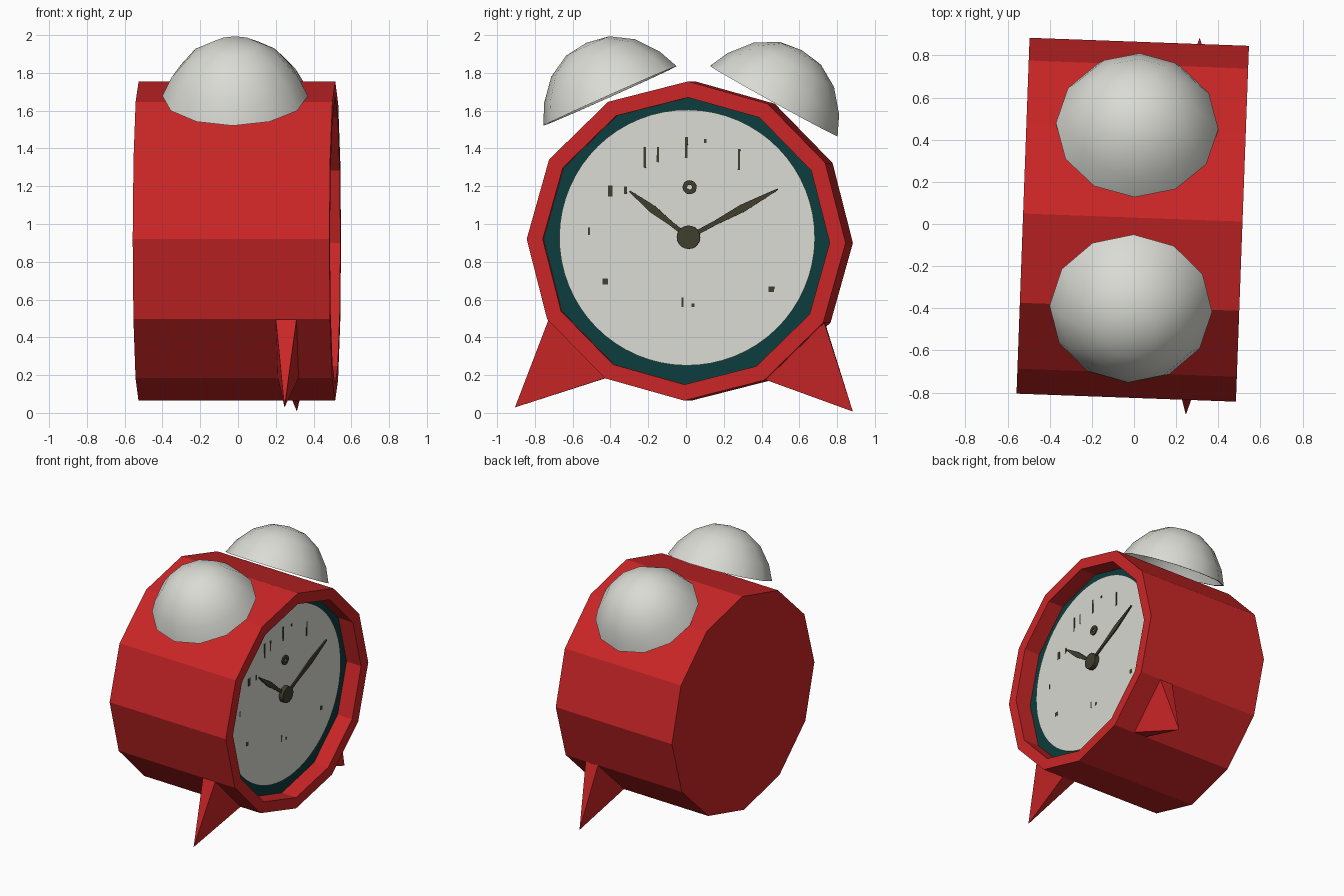
import bpy, bmesh, math
from mathutils import Matrix, Vector

if "Cube" in bpy.data.objects:
    bpy.data.objects.remove(bpy.data.objects["Cube"])


def mat(name, col):
    m = bpy.data.materials.new(name)
    m.diffuse_color = (*col, 1)
    m.use_nodes = True
    m.node_tree.nodes["Principled BSDF"].inputs["Base Color"].default_value = m.diffuse_color
    return m


RED = mat("red", (0.60, 0.019, 0.020))
TEAL = mat("dark_teal", (0.004, 0.046, 0.046))
CREAM = mat("off_white", (0.71, 0.71, 0.665))
OLIVE = mat("dark_olive", (0.052, 0.048, 0.027))

# The whole clock is turned slightly; local x is the dial axis
CLOCK = (Matrix.Translation((0, 0.02, 0.91))
         @ Matrix.Rotation(math.radians(-2.1), 4, 'Z')
         @ Matrix.Rotation(math.radians(-0.7), 4, 'X'))
TO_X = Matrix.Rotation(math.radians(90), 4, 'Y')


def finish(name, bm, mats, matrix):
    bmesh.ops.remove_doubles(bm, verts=bm.verts, dist=1e-5)
    bmesh.ops.recalc_face_normals(bm, faces=bm.faces)
    me = bpy.data.meshes.new(name)
    bm.to_mesh(me)
    bm.free()
    for m in mats:
        me.materials.append(m)
    ob = bpy.data.objects.new(name, me)
    ob.matrix_world = matrix
    bpy.context.collection.objects.link(ob)
    return ob


def lathe(name, profile, n, mats, matrix, closed=False):
    """Spin (radius, height) points around local z."""
    bm = bmesh.new()
    rings = [[bm.verts.new((r * math.cos(2 * math.pi * i / n),
                            r * math.sin(2 * math.pi * i / n), h))
              for i in range(n)] for r, h in profile]
    pairs = list(zip(rings, rings[1:]))
    if closed:
        pairs.append((rings[-1], rings[0]))
    for a, b in pairs:
        for i in range(n):
            j = (i + 1) % n
            bm.faces.new((a[i], a[j], b[j], b[i]))
    return finish(name, bm, mats, matrix)


def plate(name, shapes, x0, x1, m):
    """Extrude outlines in the local y-z plane from x0 to x1."""
    bm = bmesh.new()
    for pts in shapes:
        f = bm.faces.new([bm.verts.new((x0, y, z)) for y, z in pts])
        r = bmesh.ops.extrude_face_region(bm, geom=[f])
        vs = [v for v in r["geom"] if isinstance(v, bmesh.types.BMVert)]
        bmesh.ops.translate(bm, verts=vs, vec=(x1 - x0, 0, 0))
    return finish(name, bm, [m], CLOCK)


# Case: twelve-sided drum with a recessed front, recess floor in teal
FLOOR = 0.385
case = lathe("case", [(0, -0.527), (0.845, -0.527), (0.845, 0.515),
                      (0.76, 0.515), (0.76, FLOOR), (0, FLOOR)],
             12, [RED, TEAL], CLOCK @ TO_X)
for p in case.data.polygons:
    p.material_index = int(abs(p.center.z - FLOOR) < 0.001)

# Dial disc
DIAL = FLOOR + 0.009
lathe("dial", [(0, FLOOR - 0.01), (0.677, FLOOR - 0.01), (0.677, DIAL), (0, DIAL)],
      64, [CREAM], CLOCK @ Matrix.Translation((0, 0, 0.018)) @ TO_X)

# Hands, hub and small alarm ring
HUB = Vector((0.008, 0.02))


def hand(name, dy, dz, x0):
    d = Vector((dy, dz))
    s = d.orthogonal().normalized()
    prof = [(0, 0.012), (0.3, 0.012), (0.6, 0.021), (0.8, 0.013), (1, 0.004)]
    pts = [HUB + d * t + s * w for t, w in prof]
    pts += [HUB + d * t - s * w for t, w in reversed(prof)]
    plate(name, [pts], x0, x0 + 0.01, OLIVE)


hand("hour_hand", -0.315, 0.24, DIAL + 0.004)
hand("minute_hand", 0.47, 0.26, DIAL + 0.016)
lathe("hub", [(0, DIAL - 0.005), (0.062, DIAL - 0.005), (0.062, DIAL + 0.035), (0, DIAL + 0.035)],
      20, [OLIVE], CLOCK @ Matrix.Translation((0, HUB.x, HUB.y)) @ TO_X)
lathe("alarm_ring", [(0.013, DIAL - 0.002), (0.037, DIAL - 0.002),
                     (0.037, DIAL + 0.01), (0.013, DIAL + 0.01)],
      20, [OLIVE], CLOCK @ Matrix.Translation((0, 0.01, 0.285)) @ TO_X, True)

# Faint dial marks: centre y, centre z, width, height
marks = [(-0.23, 0.44, 0.013, 0.11), (-0.16, 0.455, 0.012, 0.08),
         (-0.01, 0.495, 0.015, 0.11), (0.27, 0.435, 0.012, 0.11),
         (-0.41, 0.26, 0.025, 0.06), (-0.33, 0.265, 0.015, 0.04),
         (-0.43, -0.22, 0.03, 0.03), (0.45, -0.25, 0.03, 0.03),
         (-0.02, -0.325, 0.012, 0.05), (0.035, -0.34, 0.015, 0.02),
         (-0.52, 0.045, 0.01, 0.04), (0.09, 0.53, 0.015, 0.02)]
plate("dial_marks", [[(y - w / 2, z - h / 2), (y + w / 2, z - h / 2),
                      (y + w / 2, z + h / 2), (y - w / 2, z + h / 2)]
                     for y, z, w, h in marks], DIAL - 0.002, DIAL + 0.002, OLIVE)

# Feet: pointed pyramids growing from one lower facet on each side
for side, name in ((-1, "left_foot"), (1, "right_foot")):
    bm = bmesh.new()
    base = []
    for deg, x in ((30, 0.227), (30, 0.337), (60, 0.337), (60, 0.227)):
        a = math.radians(deg)
        base.append(bm.verts.new((x, side * 0.842 * math.cos(a), -0.842 * math.sin(a))))
    tip = bm.verts.new((0.28, side * 0.895 - 0.01, -0.892))
    bm.faces.new(base)
    for i in range(4):
        bm.faces.new((base[i], base[(i + 1) % 4], tip))
    finish(name, bm, [RED], CLOCK)

# Bells: thin hollow domes tilted outwards
outer = [(0.386, 0), (0.337, 0.105), (0.243, 0.22), (0.125, 0.29), (0, 0.308)]
inner = [(0, 0.296), (0.119, 0.278), (0.233, 0.21), (0.326, 0.1), (0.374, 0)]
for name, loc, tilt in (("left_bell", (-0.015, -0.402, 1.678), 24.1),
                        ("right_bell", (0.015, 0.465, 1.65), -28.9)):
    mw = (Matrix.Translation(loc) @ Matrix.Rotation(math.radians(-2.1), 4, 'Z')
          @ Matrix.Rotation(math.radians(tilt), 4, 'X'))
    bm_profile = outer + inner
    bell = lathe(name, bm_profile, 12, [CREAM], mw, True)
    bell.data.polygons.foreach_set("use_smooth", [True] * len(bell.data.polygons))
    bell.data.set_sharp_from_angle(angle=math.radians(50))
